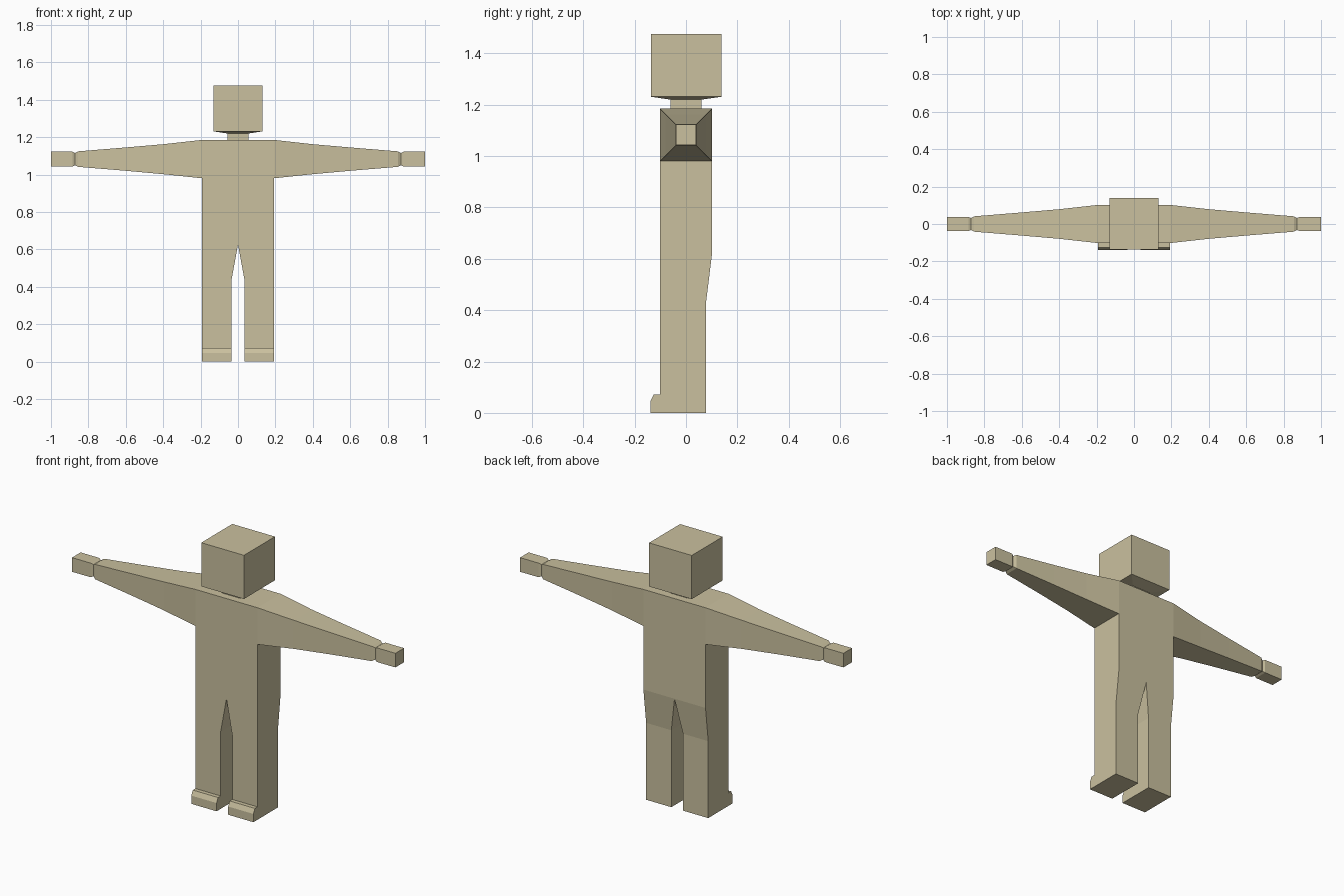
import bpy, bmesh

cube = bpy.data.objects.get("Cube")
if cube:
    bpy.data.objects.remove(cube, do_unlink=True)

# Single sand colour for the whole figure
sand = bpy.data.materials.new("sand")
sand.use_nodes = True
colour = (0.59, 0.53, 0.345, 1)
sand.diffuse_color = colour
sand.node_tree.nodes["Principled BSDF"].inputs["Base Color"].default_value = colour


def loft(name, rings, skip=lambda pts: False, mirror=False):
    """Skin a list of point rings, cap the ends and drop faces matched by skip."""
    bm = bmesh.new()
    loops = [[bm.verts.new(p) for p in ring] for ring in rings]
    n = len(loops[0])
    for a, b in zip(loops, loops[1:]):
        for i in range(n):
            j = (i + 1) % n
            bm.faces.new((a[i], a[j], b[j], b[i]))
    bm.faces.new(loops[0][::-1])
    bm.faces.new(loops[-1])
    bmesh.ops.recalc_face_normals(bm, faces=bm.faces)
    hidden = [f for f in bm.faces if skip([v.co for v in f.verts])]
    bmesh.ops.delete(bm, geom=hidden, context='FACES')
    mesh = bpy.data.meshes.new(name)
    bm.to_mesh(mesh)
    bm.free()
    mesh.materials.append(sand)
    obj = bpy.data.objects.new(name, mesh)
    bpy.context.collection.objects.link(obj)
    if mirror:
        mod = obj.modifiers.new("mirror", 'MIRROR')
        mod.use_clip = True
    return obj


def z_ring(z, x0, x1, y0, y1):
    return [(x0, y0, z), (x1, y0, z), (x1, y1, z), (x0, y1, z)]


def x_ring(x, y, z0, z1):
    return [(x, -y, z0), (x, y, z0), (x, y, z1), (x, -y, z1)]


SHOULDER = 0.192

# Torso and legs: one half, open at the centre line and at the shoulder
loft("torso_and_legs", [
    z_ring(0.0, 0.036, SHOULDER, -0.102, 0.078),
    z_ring(0.43, 0.036, SHOULDER, -0.102, 0.078),
    z_ring(0.625, 0.0, SHOULDER, -0.102, 0.102),
    z_ring(0.98, 0.0, SHOULDER, -0.102, 0.102),
    z_ring(1.185, 0.0, SHOULDER, -0.102, 0.102),
], skip=lambda p: all(c.x < 1e-4 for c in p)
    or all(c.x > SHOULDER - 1e-4 and c.z > 0.97 for c in p), mirror=True)

# Tapering arms with a pinched wrist, open at the shoulder
loft("arms", [
    x_ring(SHOULDER, 0.102, 0.98, 1.185),
    x_ring(0.40, 0.079, 1.002, 1.162),
    x_ring(0.61, 0.061, 1.021, 1.144),
    x_ring(0.855, 0.041, 1.041, 1.124),
    x_ring(0.872, 0.031, 1.05, 1.115),
], skip=lambda p: all(c.x < SHOULDER + 1e-4 for c in p), mirror=True)

# Block hands, narrowed where they meet the wrist
loft("hands", [
    x_ring(0.870, 0.031, 1.05, 1.115),
    x_ring(0.885, 0.038, 1.043, 1.122),
    x_ring(1.0, 0.038, 1.043, 1.122),
], mirror=True)

# Toe caps: chamfered profile swept across each leg
toe = [(-0.102, 0), (-0.138, 0), (-0.138, 0.046), (-0.125, 0.072), (-0.102, 0.072)]
loft("toe_caps", [[(x, y, z) for y, z in toe] for x in (0.036, SHOULDER)],
     skip=lambda p: all(c.y > -0.103 for c in p), mirror=True)

# Neck
loft("neck", [z_ring(z, -0.057, 0.057, -0.06, 0.06) for z in (1.18, 1.222)])

# Box head with a shallow tapered underside
loft("head", [
    z_ring(1.22, -0.06, 0.06, -0.062, 0.062),
    z_ring(1.231, -0.132, 0.132, -0.136, 0.138),
    z_ring(1.475, -0.132, 0.132, -0.136, 0.138),
])
